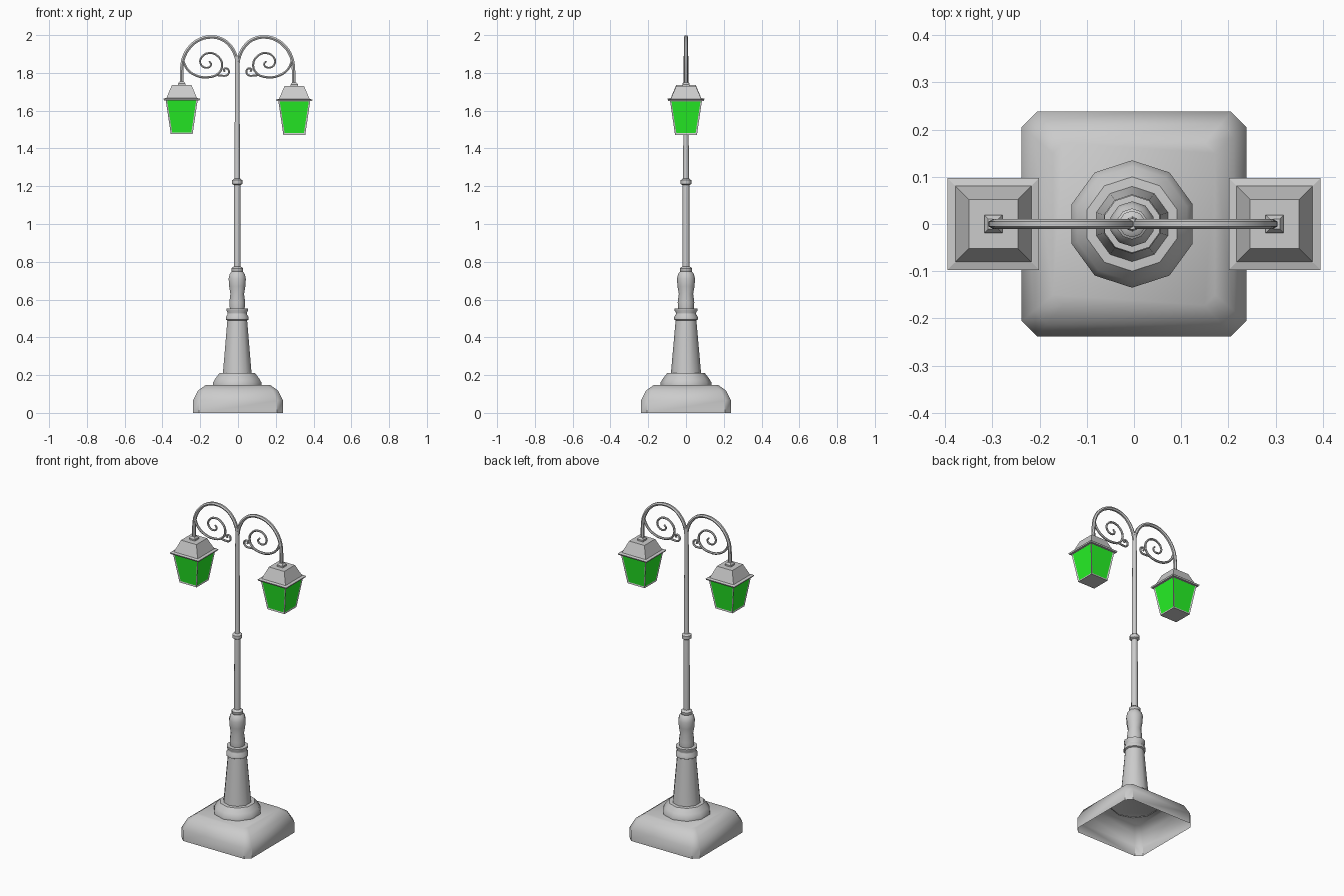
import bpy, bmesh, math

if "Cube" in bpy.data.objects:
    bpy.data.objects.remove(bpy.data.objects["Cube"])

PX = -0.004          # pole axis
green = bpy.data.materials.new("green_glass")
green.diffuse_color = (0.02, 0.9, 0.02, 1)
green.use_nodes = True
green.node_tree.nodes["Principled BSDF"].inputs["Base Color"].default_value = green.diffuse_color


def loft(name, rings, cap_bottom=True, cap_top=True, smooth=None, edit=None):
    """Skin a stack of equal-length rings into one mesh object."""
    bm = bmesh.new()
    vr = [[bm.verts.new(p) for p in r] for r in rings]
    n = len(rings[0])
    for a, b in zip(vr, vr[1:]):
        for i in range(n):
            j = (i + 1) % n
            bm.faces.new((a[i], a[j], b[j], b[i]))
    if cap_bottom:
        bm.faces.new(vr[0][::-1])
    if cap_top:
        bm.faces.new(vr[-1])
    bm.normal_update()
    if edit:
        edit(bm)
    me = bpy.data.meshes.new(name)
    bm.to_mesh(me)
    bm.free()
    ob = bpy.data.objects.new(name, me)
    bpy.context.collection.objects.link(ob)
    if smooth:
        bpy.ops.object.select_all(action='DESELECT')
        ob.select_set(True)
        bpy.context.view_layer.objects.active = ob
        bpy.ops.object.shade_smooth_by_angle(angle=math.radians(smooth))
    return ob


def circle(r, z, n=10):
    return [(PX + r * math.cos(math.pi / 2 + math.tau * i / n),
             r * math.sin(math.pi / 2 + math.tau * i / n), z) for i in range(n)]


def square(h, z, cx=0):
    return [(cx - h, -h, z), (cx + h, -h, z), (cx + h, h, z), (cx - h, h, z)]


def chamfered(h, c, z):
    k = h - c
    return [(x, y, z) for x, y in ((-k, -h), (k, -h), (h, -k), (h, k),
                                   (k, h), (-k, h), (-h, k), (-h, -k))]


def tube(name, pts, radius, side, y=0, taper=1.0):
    """Round wrought-iron bar through (x, z) points, mirrored by side."""
    cu = bpy.data.curves.new(name, 'CURVE')
    cu.dimensions = '3D'
    cu.resolution_u = 3
    cu.bevel_depth = radius
    cu.bevel_resolution = 1
    cu.use_fill_caps = True
    sp = cu.splines.new('BEZIER')
    sp.bezier_points.add(len(pts) - 1)
    for i, (p, (x, z)) in enumerate(zip(sp.bezier_points, pts)):
        p.co = (-0.002 + side * x, y, z)
        p.handle_left_type = p.handle_right_type = 'AUTO'
        p.radius = 1 + (taper - 1) * i / (len(pts) - 1)
    ob = bpy.data.objects.new(name, cu)
    bpy.context.collection.objects.link(ob)
    bpy.ops.object.select_all(action='DESELECT')
    ob.select_set(True)
    bpy.context.view_layer.objects.active = ob
    bpy.ops.object.convert(target='MESH')
    bpy.ops.object.shade_smooth_by_angle(angle=math.radians(50))


# Hollow square plinth, open underneath
loft("plinth", [chamfered(0.238, 0.032, 0), chamfered(0.238, 0.068, 0)][:1] +
     [chamfered(h, c, z) for h, c, z in ((0.238, 0.032, 0.065),
      (0.212, 0.028, 0.118), (0.172, 0.022, 0.147))],
     cap_bottom=False, smooth=40)

# Turned parts of the post: (radius, height)
foot = [(0.135, 0.143), (0.135, 0.16), (0.122, 0.182), (0.1, 0.21), (0.07, 0.212)]
column = [(0.08, 0.208), (0.055, 0.49)]
collar = [(0.05, 0.487), (0.063, 0.494), (0.063, 0.507), (0.054, 0.522),
          (0.053, 0.53), (0.061, 0.543), (0.061, 0.552), (0.04, 0.554)]
vase = [(0.041, 0.55), (0.044, 0.585), (0.038, 0.63), (0.045, 0.67),
        (0.048, 0.71), (0.042, 0.735), (0.03, 0.75)]
neck = [(0.028, 0.745), (0.033, 0.75), (0.033, 0.765), (0.02, 0.775)]
pole = [(0.019, 0.77), (0.018, 1.21), (0.0155, 1.24), (0.012, 1.89)]
band = [(0.017, 1.205), (0.028, 1.212), (0.028, 1.232), (0.017, 1.24)]
for name, prof in (("foot_disc", foot), ("column", column), ("collar", collar),
                   ("vase", vase), ("neck_ring", neck), ("pole", pole),
                   ("pole_band", band)):
    loft(name, [circle(r, z) for r, z in prof], cap_bottom=name != "foot_disc",
         smooth=45)

arm = [(0, 1.84), (0.01, 1.89), (0.045, 1.95), (0.09, 1.981), (0.145, 1.99),
       (0.2, 1.977), (0.25, 1.94), (0.284, 1.885), (0.295, 1.83), (0.296, 1.735)]
scroll = [(0.289, 1.865), (0.267, 1.82), (0.22, 1.786), (0.156, 1.777),
          (0.103, 1.796), (0.082, 1.84), (0.103, 1.887), (0.151, 1.905),
          (0.19, 1.884), (0.197, 1.85), (0.167, 1.827), (0.14, 1.843),
          (0.151, 1.862)]
curl = [(0.114, 1.789), (0.08, 1.785), (0.056, 1.788), (0.046, 1.806),
        (0.056, 1.823), (0.072, 1.82), (0.068, 1.806)]


def glaze(bm):
    """Inset green panes in the four sloping sides."""
    sides = [f for f in bm.faces if abs(f.normal.z) < 0.7]
    bmesh.ops.inset_individual(bm, faces=sides, thickness=0.011, depth=-0.003)
    for f in sides:
        f.material_index = 1


for side, tag, dz in ((-1, "left", 0.0), (1, "right", -0.005)):
    tube(tag + "_arm", arm, 0.0105, side)
    tube(tag + "_scroll", scroll, 0.0075, side, -0.003, 0.7)
    tube(tag + "_curl", curl, 0.006, side, -0.003)

    # Lantern: body with panes, eave plate, hipped roof, cap
    cx = side * 0.298
    body = loft(tag + "_lantern", [square(0.058, 1.477 + dz, cx),
                                   square(0.085, 1.66 + dz, cx)], edit=glaze)
    body.data.materials.append(None)
    body.data.materials.append(green)
    for f in body.data.polygons:      # panes keep the second slot
        n = f.normal
        f.material_index = 1 if abs(n.z) < 0.3 and f.area > 0.01 else 0
    loft(tag + "_eave", [square(0.094, 1.655 + dz, cx), square(0.097, 1.663 + dz, cx),
                         square(0.083, 1.667 + dz, cx)])
    loft(tag + "_roof", [square(0.083, 1.662 + dz, cx), square(0.052, 1.735 + dz, cx)])
    loft(tag + "_cap", [square(0.019, 1.732 + dz, cx), square(0.019, 1.744 + dz, cx),
                        square(0.011, 1.755 + dz, cx)])
